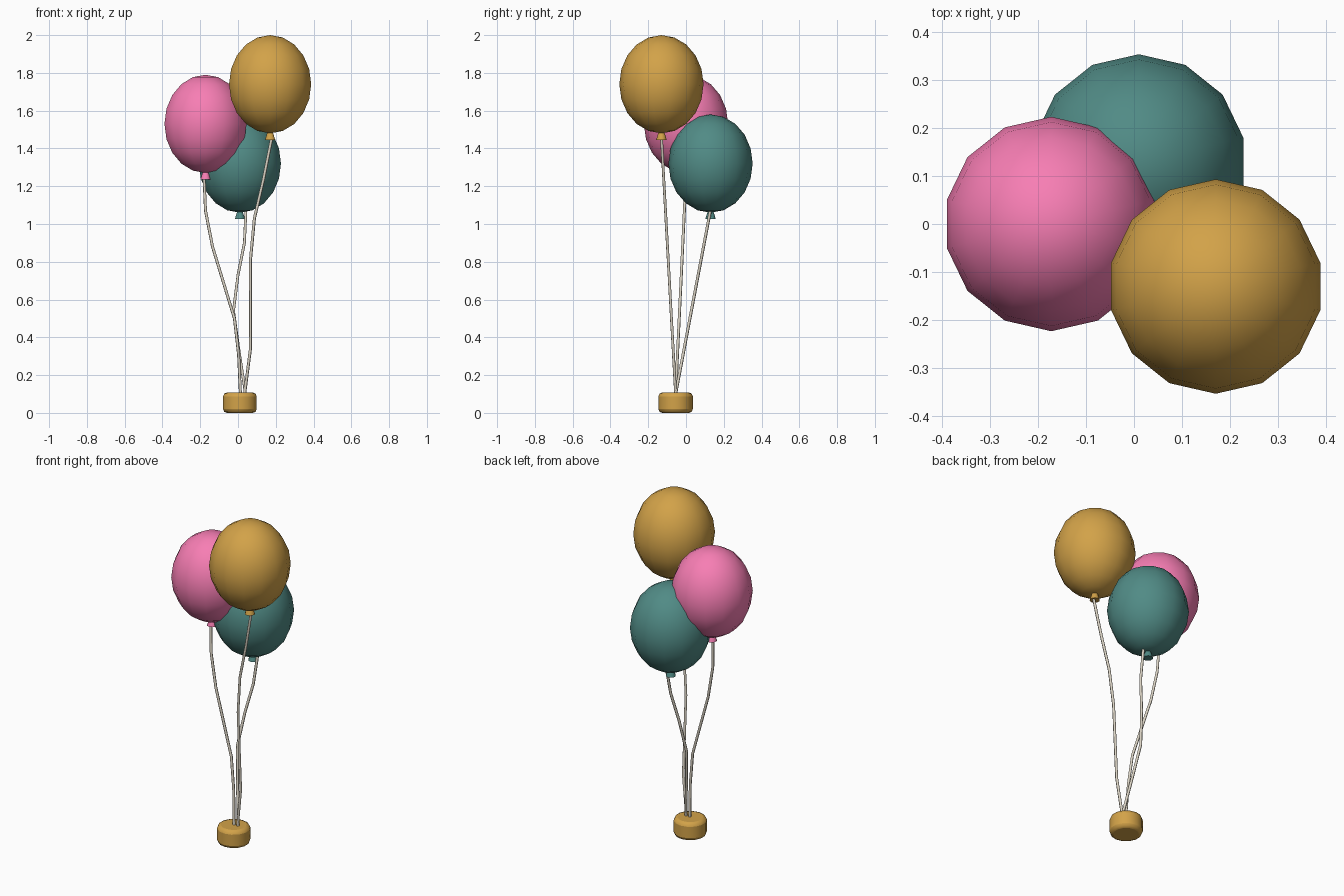
import bpy, math

if "Cube" in bpy.data.objects:
    bpy.data.objects.remove(bpy.data.objects["Cube"])


def material(name, rgb):
    m = bpy.data.materials.new(name)
    m.diffuse_color = (*[c ** 2.2 for c in rgb], 1)
    m.use_nodes = True
    m.node_tree.nodes["Principled BSDF"].inputs["Base Color"].default_value = m.diffuse_color
    return m


gold = material("gold", (0.82, 0.63, 0.29))
pink = material("pink", (0.97, 0.49, 0.70))
teal = material("teal", (0.32, 0.54, 0.52))
cream = material("cream", (0.86, 0.83, 0.77))


def finish(name, mat, angle=60):
    ob = bpy.context.object
    ob.name = name
    ob.data.materials.append(mat)
    bpy.ops.object.transform_apply(location=False, rotation=False, scale=True)
    bpy.ops.object.shade_smooth_by_angle(angle=math.radians(angle))
    return ob


def string(name, points):
    curve = bpy.data.curves.new(name, 'CURVE')
    curve.dimensions = '3D'
    curve.bevel_depth = 0.008
    curve.bevel_resolution = 1
    curve.use_fill_caps = True
    spline = curve.splines.new('POLY')
    spline.points.add(len(points) - 1)
    for p, co in zip(spline.points, points):
        p.co = (*co, 1)
    curve.materials.append(cream)
    bpy.context.collection.objects.link(bpy.data.objects.new(name, curve))


def balloon(name, mat, x, y, z, path):
    # Envelope
    bpy.ops.mesh.primitive_uv_sphere_add(segments=14, ring_count=10, radius=1, location=(x, y, z))
    bpy.context.object.scale = (0.223, 0.223, 0.26)
    finish(name + "_balloon", mat)
    # Flared knot under the envelope
    bpy.ops.mesh.primitive_cone_add(vertices=10, radius1=0.028, radius2=0.014,
                                    depth=0.045, location=(x, y, z - 0.272))
    finish(name + "_knot", mat, 40)
    # Bent string: x and z from the path, y runs straight from the weight to the knot
    z0, z1 = path[0][1], path[-1][1]
    string(name + "_string",
           [(px, -0.055 + (y + 0.055) * (pz - z0) / (z1 - z0), pz) for px, pz in path])


balloon("gold", gold, 0.17, -0.13, 1.74,
        [(0.035, 0.10), (0.066, 0.34), (0.066, 0.81), (0.087, 1.03), (0.135, 1.235), (0.18, 1.46)])
balloon("pink", pink, -0.172, 0.0, 1.53,
        [(0.013, 0.10), (0.003, 0.31), (-0.019, 0.50), (-0.135, 0.88), (-0.172, 1.07), (-0.18, 1.25)])
balloon("teal", teal, 0.01, 0.13, 1.32,
        [(0.04, 0.10), (0.008, 0.31), (-0.024, 0.54), (0.0, 0.73), (0.034, 0.90), (0.042, 1.075)])

# Rounded weight at the bottom
bpy.ops.mesh.primitive_cylinder_add(vertices=14, radius=0.091, depth=0.108, location=(0.01, -0.055, 0.054))
weight = finish("weight", gold, 40)
bevel = weight.modifiers.new("rounding", 'BEVEL')
bevel.width = 0.02
bevel.segments = 2
bevel.limit_method = 'ANGLE'
bevel.angle_limit = math.radians(40)
